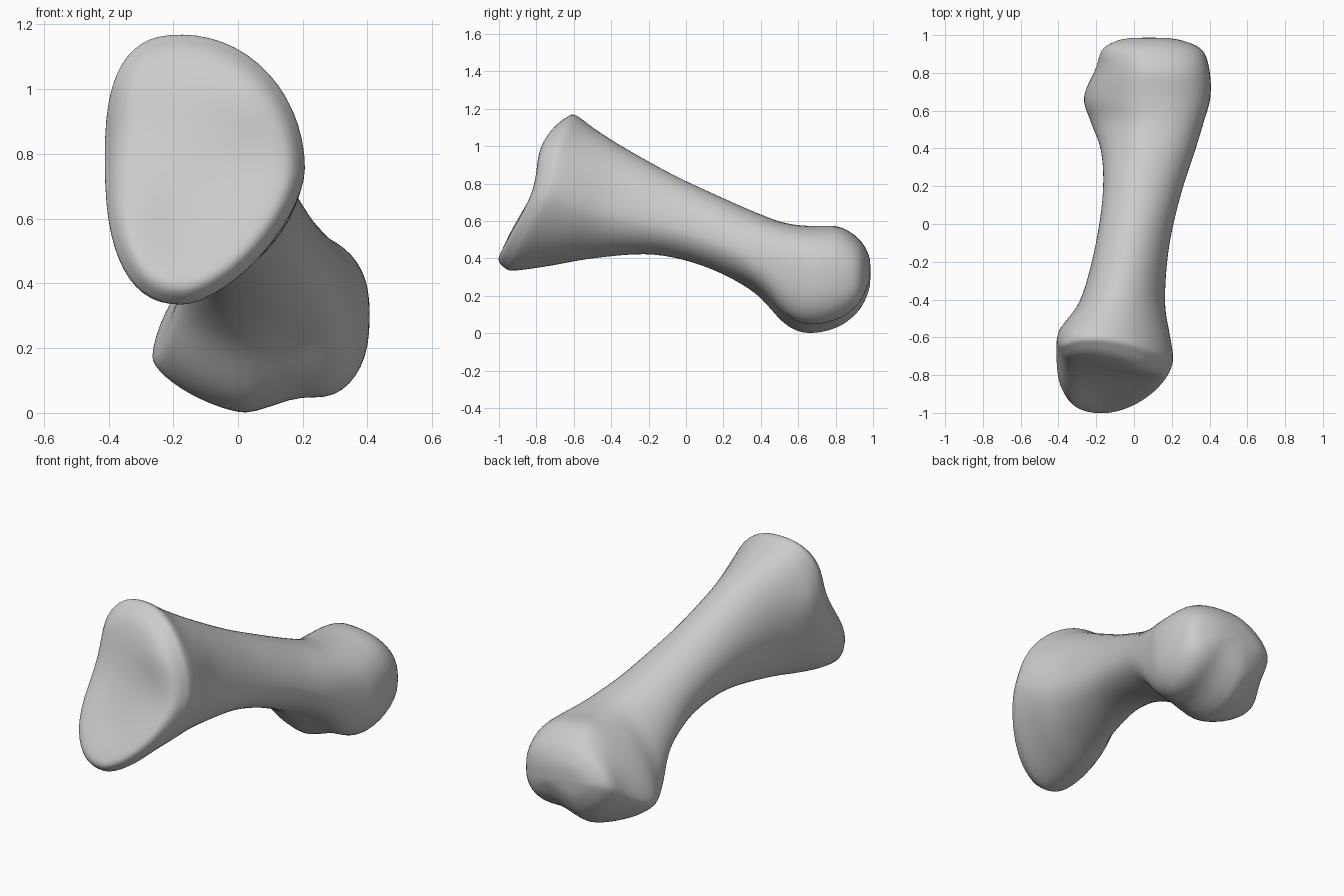
import bpy, bmesh, math

cube = bpy.data.objects.get("Cube")
if cube:
    bpy.data.objects.remove(cube)

RING, STEPS = 56, 6

# One flat bone colour
mat = bpy.data.materials.new("bone_grey")
mat.use_nodes = True
colour = (0.6, 0.6, 0.6, 1)
mat.diffuse_color = colour
bsdf = mat.node_tree.nodes["Principled BSDF"]
bsdf.inputs["Base Color"].default_value = colour
bsdf.inputs["Roughness"].default_value = 0.7

# Section: y, lean, then x,z of the leftmost, rightmost, top and bottom points
rim = (-.77, .4, -.412, .78, .209, .75, -.17, 1.168, -.17, .332)
shaft_and_head = [
    rim,
    (-.6, .35, -.375, .72, .19, .69, -.14, 1.085, -.17, .36),
    (-.4, .3, -.28, .7, .165, .65, -.08, .985, -.13, .4),
    (-.1, .25, -.205, .64, .185, .59, -.02, .845, -.05, .42),
    (.2, .2, -.165, .53, .25, .5, .03, .72, .02, .345),
    (.42, .1, -.175, .36, .325, .4, .06, .63, .04, .21),
    (.54, 0, -.23, .2, .37, .34, .08, .588, .04, .035),
    (.67, 0, -.268, .17, .406, .31, .08, .574, .04, -.005),
    (.82, 0, -.205, .25, .4, .3, .08, .57, .04, .03),
    (.93, 0, -.165, .32, .355, .3, .06, .5, .05, .12),
    (.982, 0, -.06, .33, .22, .32, .06, .41, .06, .23),
]

# Squareness of each quarter arc as (right, top): at the head, rim and keel
SHAPE = {(True, True): (-.2, 0, 0), (True, False): (-.25, 0, .3),
         (False, True): (.25, -.25, 0), (False, False): (.35, -.2, 0)}


def clamp(v):
    return min(max(v, 0), 1)


def bell(v, middle, width):
    return math.exp(-((v - middle) / width) ** 2)


def scaled(section, factor, y, lean):
    """Shrink a section towards its middle to form a cap."""
    cx = (section[2] + section[4]) / 2
    cz = (section[7] + section[9]) / 2
    points = [(cx, cz)[i % 2] * (1 - factor) + v * factor
              for i, v in enumerate(section[2:])]
    return (y, lean, *points)


def blend(a, b, c, d, t):
    """Smooth curve through b and c."""
    return b + t / 2 * (c - a + t * (2 * a - 5 * b + 4 * c - d
                                     + t * (3 * (b - c) + d - a)))


def ring_points(section):
    """Closed outline made of four quarter arcs between the extreme points."""
    y, lean, lx, lz, rx, rz, tx, tz, bx, bz = section
    head, keel = clamp((y - .3) / .25), clamp((-.2 - y) / .5)
    edge = keel ** 3
    for i in range(RING):
        angle = math.tau * i / RING
        c, s = math.cos(angle), math.sin(angle)
        sx, sz = (rx, rz) if c > 0 else (lx, lz)
        vx, vz = (tx, tz) if s > 0 else (bx, bz)
        power = 1 + sum(a * b for a, b in zip(SHAPE[c > 0, s > 0], (head, edge, keel)))
        x = vx + (sx - vx) * abs(c) ** power
        z = sz + (vz - sz) * abs(s) ** power
        # Groove under the head, between the middle ridge and the right corner
        z += .045 * head * max(-s, 0) * bell(x, .18, .09)
        # Front joint: right side swept back, left edge notched, top swollen
        u = (x + .1) / .31
        notch = .1 * max(-u, 0) ** 3 * bell(z, .83, .18)
        swell = .05 * clamp(.6 + u) * bell(z, 1, .17)
        sweep = edge * (notch - swell + .05 * max(u, 0) ** 2)
        yield x, y + lean * (z - .7) + sweep, z


# Dished joint face at the front, then shaft and rounded head
face = [scaled(rim, *cap) for cap in
        ((.1, -.838, .42), (.4, -.846, .43), (.7, -.866, .45),
         (.86, -.864, .45), (.96, -.825, .42))]
keys = face + shaft_and_head
sections = []
for i in range(len(keys) - 1):
    four = (keys[max(i - 1, 0)], keys[i], keys[i + 1], keys[min(i + 2, len(keys) - 1)])
    for k in range(STEPS):
        sections.append([blend(*v, k / STEPS) for v in zip(*four)])
sections.append(keys[-1])

bm = bmesh.new()
rings = [[bm.verts.new(p) for p in ring_points(s)] for s in sections]
for a, b in zip(rings, rings[1:]):
    for i in range(RING):
        j = (i + 1) % RING
        bm.faces.new((a[i], a[j], b[j], b[i]))

# Close both ends with a fan
for ring, y_push in ((rings[0], 0), (rings[-1], .022)):
    middle = sum((v.co for v in ring[1:]), ring[0].co.copy()) / RING
    middle.y += y_push
    pole = bm.verts.new(middle)
    for i in range(RING):
        bm.faces.new((ring[i], ring[(i + 1) % RING], pole))
bmesh.ops.recalc_face_normals(bm, faces=bm.faces)

mesh = bpy.data.meshes.new("foot_bone")
bm.to_mesh(mesh)
bm.free()
mesh.materials.append(mat)
bone = bpy.data.objects.new("foot_bone", mesh)
bpy.context.collection.objects.link(bone)
mesh.shade_smooth()

# Soften the creases between quarter arcs
soften = bone.modifiers.new("soften", "SMOOTH")
soften.factor = 0.5
soften.iterations = 6
